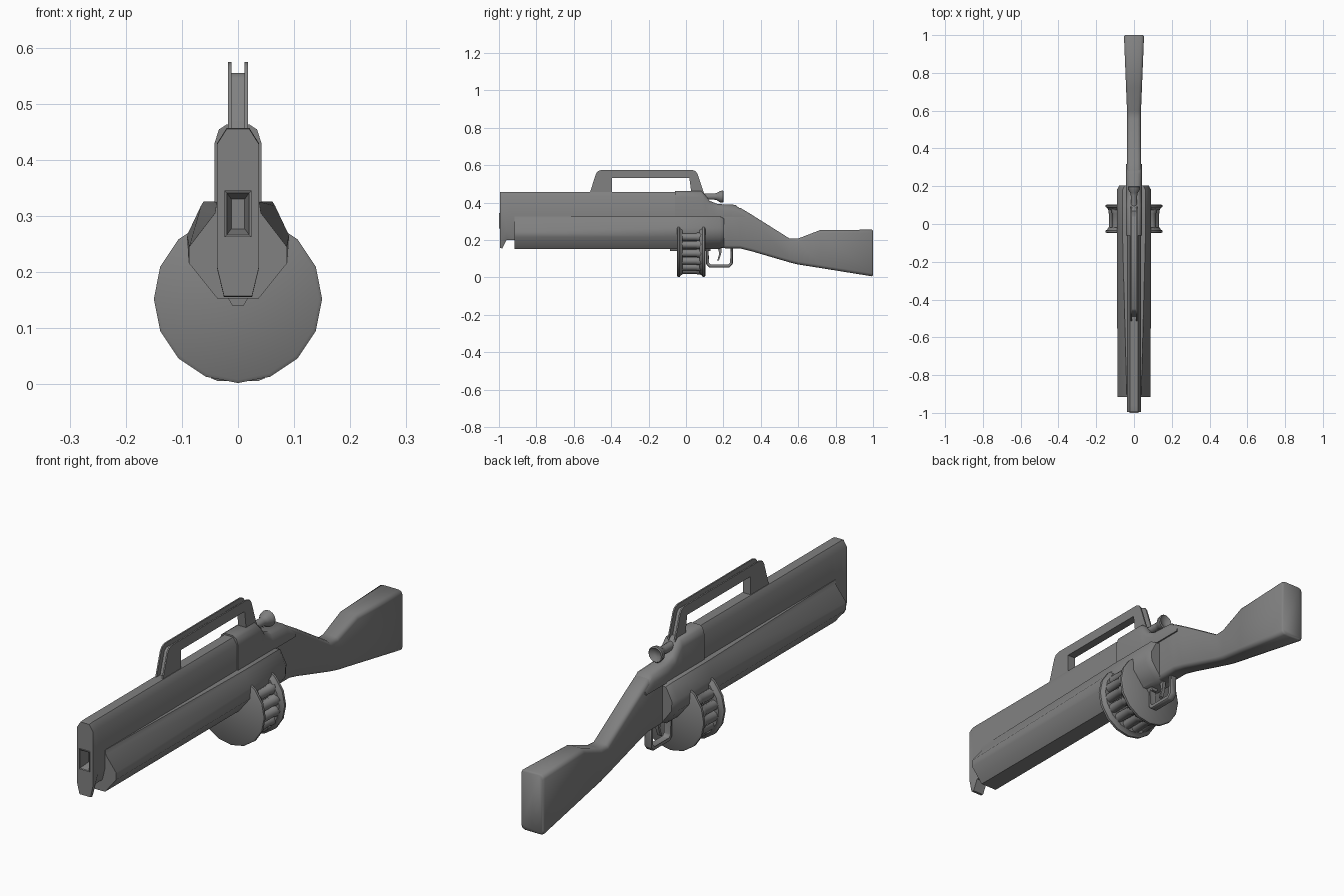
import bpy, bmesh, math
from mathutils import Matrix, Vector

old = bpy.data.objects.get("Cube")
if old:
    bpy.data.objects.remove(old)

GREY = (0.22, 0.22, 0.22, 1)
metal = bpy.data.materials.new("plain_grey")
metal.use_nodes = True
metal.diffuse_color = GREY
metal.node_tree.nodes["Principled BSDF"].inputs["Base Color"].default_value = GREY


def finish(name, bm, angle=40):
    bmesh.ops.recalc_face_normals(bm, faces=bm.faces)
    mesh = bpy.data.meshes.new(name)
    bm.to_mesh(mesh)
    bm.free()
    mesh.materials.append(metal)
    ob = bpy.data.objects.new(name, mesh)
    bpy.context.collection.objects.link(ob)
    bpy.ops.object.select_all(action='DESELECT')
    ob.select_set(True)
    bpy.context.view_layer.objects.active = ob
    bpy.ops.object.shade_smooth_by_angle(angle=math.radians(angle))
    return ob


def skin(bm, rings):
    """Join matching rings of points and cap both ends."""
    rows = [[bm.verts.new(p) for p in ring] for ring in rings]
    n = len(rows[0])
    for a, b in zip(rows, rows[1:]):
        for i in range(n):
            j = (i + 1) % n
            bm.faces.new((a[i], a[j], b[j], b[i]))
    bm.faces.new(rows[0])
    bm.faces.new(rows[-1])


def loft(name, sections, angle=40):
    """Sections are (y, half outline of x, z from top to bottom), mirrored in x."""
    bm = bmesh.new()
    rings = []
    for y, half in sections:
        ring = [(x, y, z) for x, z in half] + [(-x, y, z) for x, z in reversed(half)]
        rings.append(ring)
    skin(bm, rings)
    return finish(name, bm, angle)


def plate(name, profile, x0, x1, bevel=0.0):
    """Extrude a y, z profile from x0 to x1."""
    bm = bmesh.new()
    skin(bm, [[(x, y, z) for y, z in profile] for x in (x0, x1)])
    if bevel:
        bmesh.ops.bevel(bm, geom=bm.edges[:], offset=bevel, segments=1, affect='EDGES')
    return finish(name, bm)


def lathe(bm, profile, centre_z, sides, centre_x=0.0):
    """Turn a (y, radius) profile around an axis along y."""
    rings = []
    for y, r in profile:
        rings.append([(centre_x + r * math.cos(math.tau * i / sides), y,
                       centre_z + r * math.sin(math.tau * i / sides)) for i in range(sides)])
    skin(bm, rings)


def slab(top, low):
    return [(0.02, top), (0.037, top - 0.027), (0.037, low + 0.05), (0.025, low)]


def slot(x, top, low):
    return [(x / 2, top), (x, top), (x, low), (x / 2, low)]


# Tall barrel shroud with a tapered muzzle recess
loft("barrel_shroud", [
    (-0.955, slot(0.012, 0.33, 0.277)),
    (-0.998, slot(0.02, 0.341, 0.266)),
    (-1.0, slot(0.024, 0.345, 0.262)),
    (-0.995, slot(0.024, 0.345, 0.262)),
    (-0.995, slab(0.455, 0.157)),
    (-0.982, slab(0.457, 0.155)),
    (-0.96, slab(0.457, 0.2)),
    (-0.9, slab(0.457, 0.2)),
    (0.08, slab(0.457, 0.2)),
], 35)

# Flared handguard, widening at the top towards the rear
front_half = [(0.038, 0.325), (0.041, 0.305), (0.087, 0.245), (0.087, 0.215), (0.037, 0.153)]
rear_half = [(0.061, 0.326), (0.066, 0.318), (0.091, 0.265), (0.088, 0.217), (0.037, 0.153)]
end_half = [(0.05, 0.315), (0.055, 0.307), (0.078, 0.262), (0.076, 0.222), (0.033, 0.165)]
loft("handguard", [(-0.917, front_half), (-0.05, rear_half),
                   (0.18, rear_half), (0.203, end_half)], 50)


# Upper receiver and its tang over the grip
def cover(top):
    side = max(top - 0.034, 0.326)
    return [(0.02, top), (0.034, (top + side) / 2 + 0.008), (0.042, side), (0.042, 0.322)]


loft("receiver", [(y, cover(t)) for y, t in (
    (-0.06, 0.463), (0.08, 0.463), (0.1, 0.445), (0.125, 0.41),
    (0.17, 0.392), (0.265, 0.388), (0.318, 0.34))], 50)


# Shoulder stock and grip with softened edges
def stock_half(top, low, w, cut):
    return [(w - cut, top), (w - 0.3 * cut, top - 0.3 * cut), (w, top - cut),
            (w, low + cut), (w - 0.3 * cut, low + 0.3 * cut), (w - cut, low)]


loft("stock", [(y, stock_half(t, b, w, 0.016)) for y, t, b, w in (
    (0.1, 0.33, 0.16, 0.036), (0.23, 0.375, 0.155, 0.036), (0.29, 0.372, 0.155, 0.036),
    (0.35, 0.336, 0.14, 0.036), (0.555, 0.207, 0.08, 0.036), (0.6, 0.208, 0.069, 0.037),
    (0.72, 0.254, 0.05, 0.042), (0.993, 0.255, 0.006, 0.053), (1.0, 0.25, 0.011, 0.048))], 60)

# Carrying handle: a core with two raised rails
inner = [(0.03, 0.44), (0.018, 0.532), (-0.395, 0.532), (-0.395, 0.44)]
rail = [(-0.518, 0.44), (-0.482, 0.553), (-0.472, 0.567), (-0.455, 0.574),
        (0.035, 0.574), (0.052, 0.567), (0.062, 0.553), (0.1, 0.44)] + inner
core = [(-0.495, 0.44), (-0.462, 0.545), (-0.45, 0.555),
        (0.03, 0.555), (0.042, 0.545), (0.078, 0.44)] + inner
plate("handle_core", core, -0.0125, 0.0125)
for side, word in ((1, "left"), (-1, "right")):
    plate(word + "_handle_rail", rail, side * 0.0118, side * 0.0178)

# Charging knob with a flared, dished end
bm = bmesh.new()
lathe(bm, [(0.06, 0.017), (0.15, 0.017), (0.165, 0.02), (0.182, 0.031),
           (0.197, 0.033), (0.201, 0.029), (0.19, 0.012)], 0.432, 14)
finish("charging_knob", bm)

# Drum: two flanged end plates, a hub and a ring of cartridges
CENTRE, SIDES = 0.152, 16
for name, y, out in (("drum_front_plate", -0.03, -1), ("drum_rear_plate", 0.085, 1)):
    bm = bmesh.new()
    lathe(bm, [(y - out * 0.012, 0.136), (y, 0.142), (y + out * 0.004, 0.15),
               (y + out * 0.014, 0.15), (y + out * 0.018, 0.144)], CENTRE, SIDES)
    finish(name, bm, 50)
bm = bmesh.new()
lathe(bm, [(-0.03, 0.095), (0.085, 0.095)], CENTRE, SIDES)
finish("drum_hub", bm)
bm = bmesh.new()
for i in range(SIDES):
    a = math.tau * (i + 0.5) / SIDES
    lathe(bm, [(-0.025, 0.02), (0.055, 0.02), (0.06, 0.023), (0.08, 0.023)],
          CENTRE + 0.115 * math.sin(a), 8, 0.115 * math.cos(a))
finish("drum_cartridges", bm, 50)

# Drum mount under the handguard
loft("drum_mount", [(y, [(0.02, 0.17), (0.017, 0.152), (0.01, 0.14)])
                    for y in (-0.085, 0.13)])

# Trigger guard loop and trigger
guard = [(0.108, 0.17), (0.108, 0.07), (0.124, 0.053), (0.232, 0.053), (0.25, 0.072),
         (0.25, 0.165), (0.238, 0.165), (0.238, 0.078), (0.226, 0.066),
         (0.13, 0.066), (0.12, 0.076), (0.12, 0.17)]
plate("trigger_guard", guard, -0.015, 0.015, 0.003)
trigger = [(0.168, 0.17), (0.178, 0.125), (0.166, 0.088), (0.176, 0.092),
           (0.188, 0.125), (0.192, 0.17)]
plate("trigger", trigger, -0.007, 0.007)
